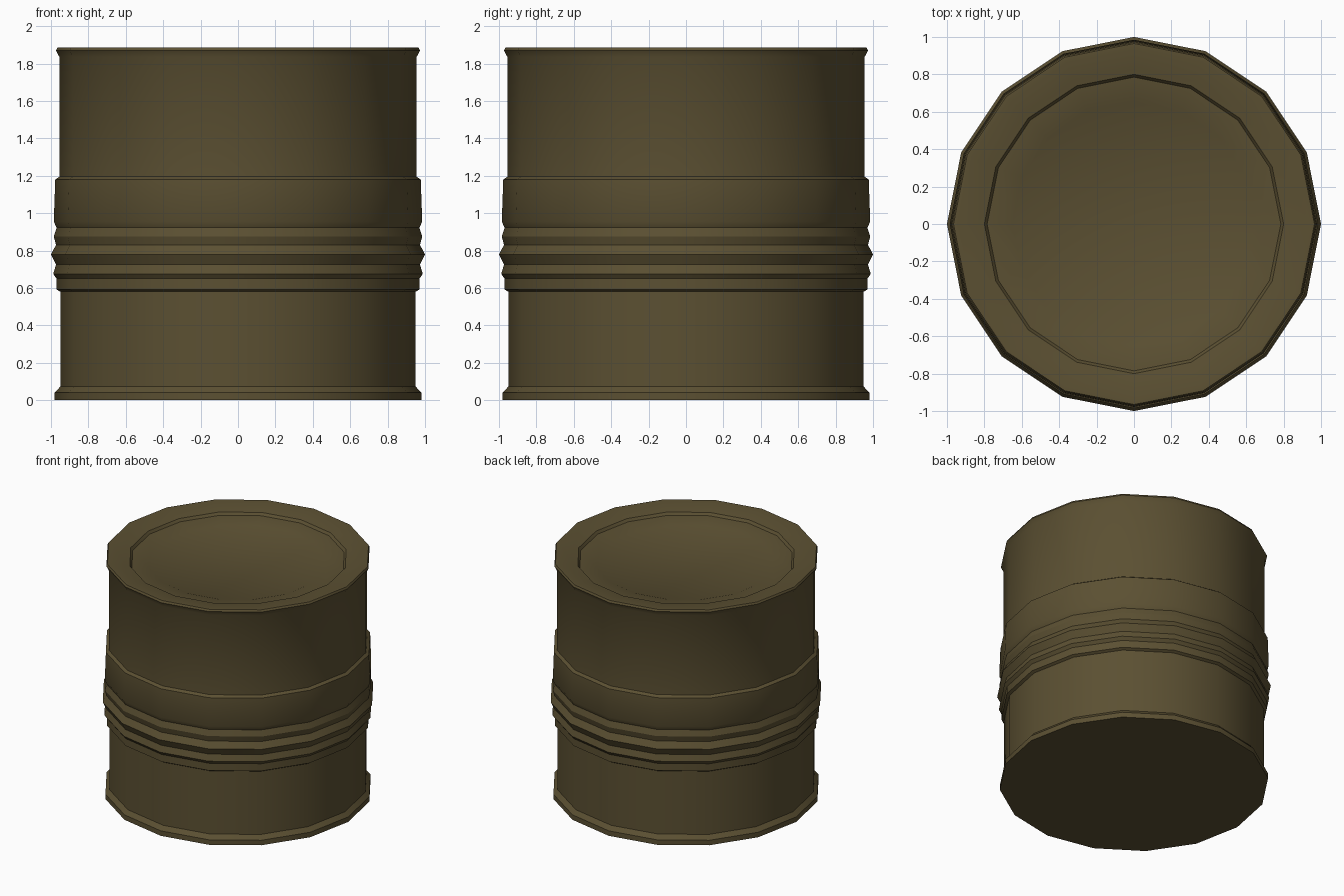
import bpy, bmesh, math

if "Cube" in bpy.data.objects:
    bpy.data.objects.remove(bpy.data.objects["Cube"])

SIDES = 16

# Half profile (radius, height) from the base rim, up the wall, into the lid
profile = [
    # base rim
    (0.98, 0.0), (0.98, 0.04), (0.95, 0.073),
    # lower wall
    (0.95, 0.58),
    # ribbed band
    (0.97, 0.592), (0.97, 0.65), (0.988, 0.675), (0.973, 0.725), (1.0, 0.78),
    (0.973, 0.83), (0.985, 0.875), (0.97, 0.922), (0.985, 0.955),
    (0.977, 1.18), (0.955, 1.195),
    # upper wall and top rim
    (0.955, 1.835), (0.973, 1.87), (0.965, 1.885), (0.94, 1.885),
    # recessed lid
    (0.83, 1.865), (0.80, 1.86), (0.785, 1.84), (0.65, 1.825), (0.64, 1.82),
]

bm = bmesh.new()
rings = []
for r, z in profile:
    rings.append([bm.verts.new((r * math.cos(math.tau * i / SIDES),
                                r * math.sin(math.tau * i / SIDES), z))
                  for i in range(SIDES)])
for low, high in zip(rings, rings[1:]):
    for i in range(SIDES):
        j = (i + 1) % SIDES
        bm.faces.new((low[i], low[j], high[j], high[i]))
# closed base and lid centre
bm.faces.new(rings[0][::-1])
bm.faces.new(rings[-1])

mesh = bpy.data.meshes.new("barrel")
bm.to_mesh(mesh)
bm.free()
barrel = bpy.data.objects.new("barrel", mesh)
bpy.context.collection.objects.link(barrel)

# Olive brown paint
paint = bpy.data.materials.new("olive_paint")
paint.diffuse_color = (0.105, 0.08, 0.032, 1)
paint.use_nodes = True
paint.node_tree.nodes["Principled BSDF"].inputs["Base Color"].default_value = paint.diffuse_color
mesh.materials.append(paint)

bpy.context.view_layer.objects.active = barrel
barrel.select_set(True)
bpy.ops.object.shade_smooth_by_angle(angle=math.radians(30))
